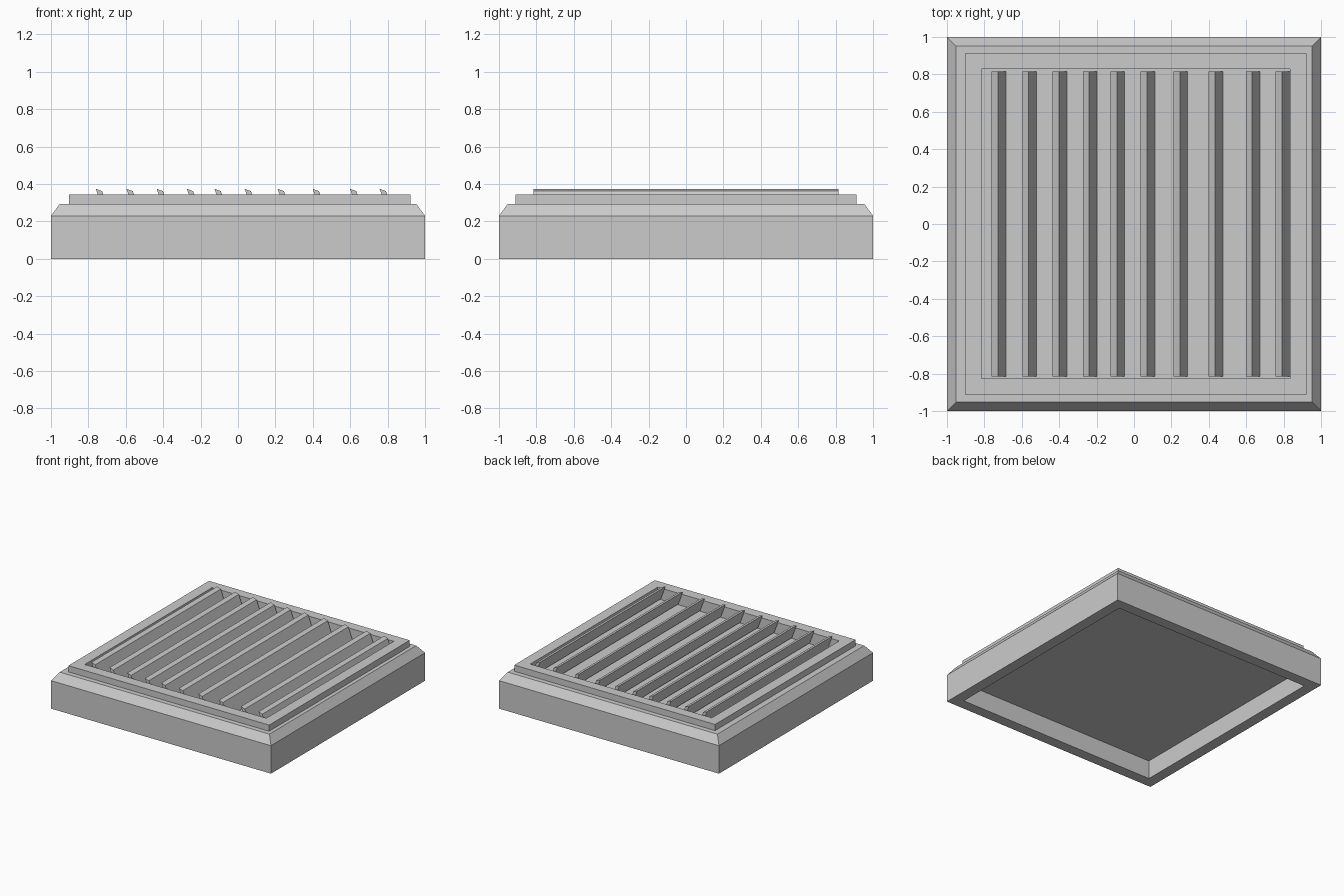
import bpy, bmesh

if "Cube" in bpy.data.objects:
    bpy.data.objects.remove(bpy.data.objects["Cube"])

def make(name, bm):
    bmesh.ops.recalc_face_normals(bm, faces=bm.faces)
    me = bpy.data.meshes.new(name)
    bm.to_mesh(me)
    bm.free()
    ob = bpy.data.objects.new(name, me)
    bpy.context.collection.objects.link(ob)
    return ob

def loft(name, rings, cap_ends=True, closed=False):
    """Skin stacked rectangles given as (x0, x1, y0, y1, z)."""
    bm = bmesh.new()
    loops = [[bm.verts.new(p) for p in ((a, c, z), (b, c, z), (b, d, z), (a, d, z))]
             for a, b, c, d, z in rings]
    pairs = list(zip(loops, loops[1:]))
    if closed:
        pairs.append((loops[-1], loops[0]))
    for lo, hi in pairs:
        for i in range(4):
            j = (i + 1) % 4
            bm.faces.new((lo[i], lo[j], hi[j], hi[i]))
    if cap_ends:
        bm.faces.new(loops[0])
        bm.faces.new(loops[-1])
    return make(name, bm)

def square(r, z):
    return (-r, r, -r, r, z)

outer = (-0.903, 0.922, -0.912, 0.912)
inner = (-0.816, 0.835, -0.825, 0.83)

# Chamfered base, hollow underneath, with a recess for the louvres on top
loft("base", [square(0.91, 0.152), square(0.91, 0), square(1, 0),
              square(1, 0.23), square(0.953, 0.294),
              inner + (0.294,), inner + (0.25,)])

# Raised rectangular frame around the louvres
loft("frame", [outer + (0.294,), outer + (0.345,), inner + (0.345,), inner + (0.294,)],
     cap_ends=False, closed=True)

# Tilted louvre slats
profile = [(0, 0.374), (0.034, 0.362), (0.076, 0.25), (0.042, 0.262)]
for k, x in enumerate((-0.761, -0.597, -0.435, -0.274, -0.126,
                       0.035, 0.211, 0.399, 0.598, 0.757)):
    bm = bmesh.new()
    face = bm.faces.new([bm.verts.new((x + dx, -0.815, z)) for dx, z in profile])
    ext = bmesh.ops.extrude_face_region(bm, geom=[face], use_keep_orig=True)
    verts = [v for v in ext["geom"] if isinstance(v, bmesh.types.BMVert)]
    bmesh.ops.translate(bm, verts=verts, vec=(0, 1.63, 0))
    make(f"slat_{k + 1}", bm)
